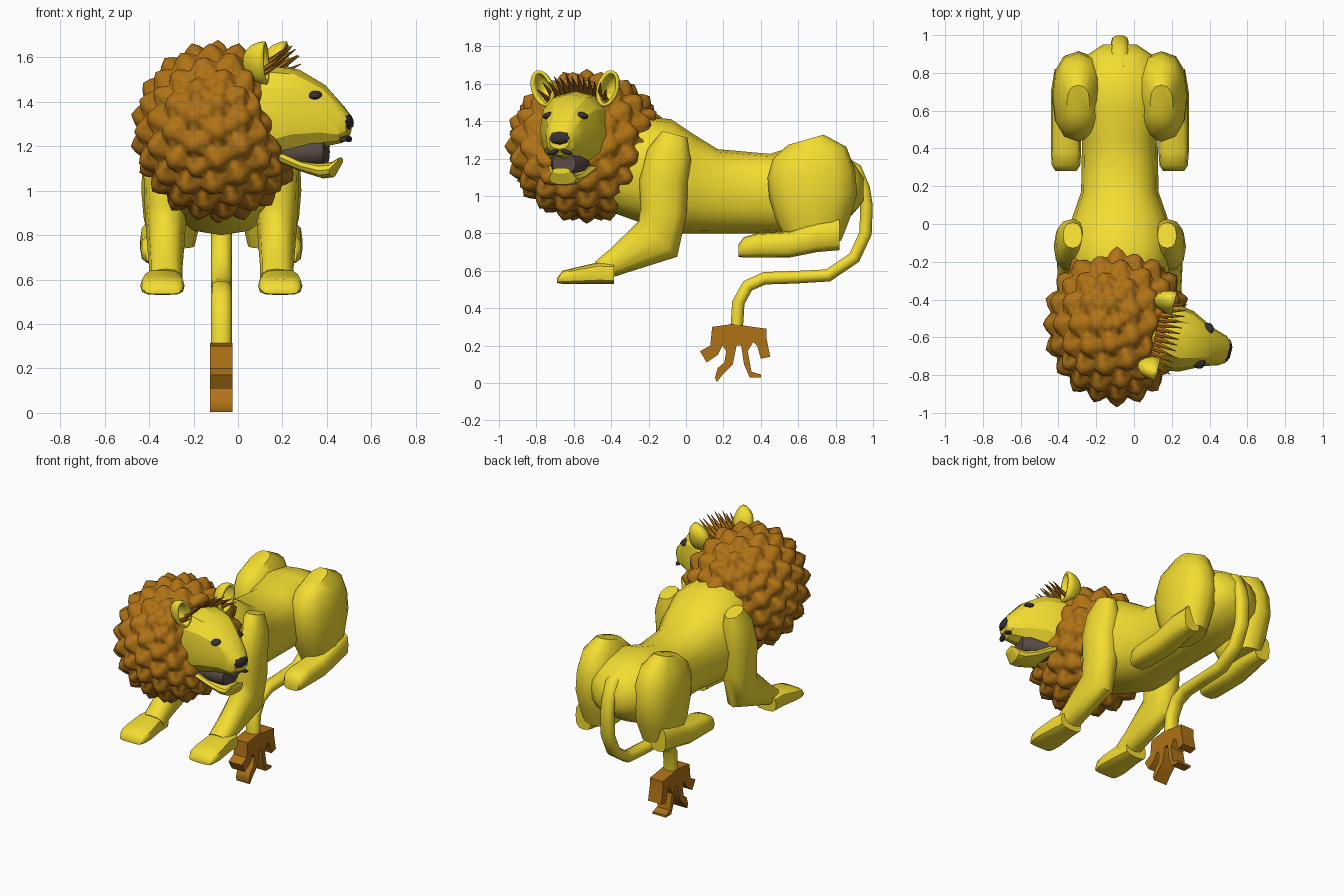
import bpy, bmesh
from math import sin, cos, pi, radians
from mathutils import Vector, Matrix

if "Cube" in bpy.data.objects:
    bpy.data.objects.remove(bpy.data.objects["Cube"])

CX = -0.075  # body centre line


def material(name, rgb):
    m = bpy.data.materials.new(name)
    m.diffuse_color = (*rgb, 1)
    m.use_nodes = True
    m.node_tree.nodes["Principled BSDF"].inputs["Base Color"].default_value = m.diffuse_color
    return m


FUR = material("yellow_fur", (0.9, 0.72, 0.03))
HAIR = material("brown_hair", (0.43, 0.17, 0.008))
DARK = material("dark", (0.04, 0.03, 0.03))
MOUTH = material("mouth", (0.1, 0.07, 0.06))


def finish(name, bm, mat, angle=40, matrix=None):
    if matrix:
        bm.transform(matrix)
    bmesh.ops.recalc_face_normals(bm, faces=bm.faces[:])
    me = bpy.data.meshes.new(name)
    bm.to_mesh(me)
    bm.free()
    me.materials.append(mat)
    for p in me.polygons:
        p.use_smooth = True
    me.set_sharp_from_angle(angle=radians(angle))
    ob = bpy.data.objects.new(name, me)
    bpy.context.collection.objects.link(ob)
    return ob


def loft(name, secs, mat=FUR, x=0.0, sides=12, power=0.85, upright=False, matrix=None, angle=45):
    """Skin rings (y, z, half width, half depth) along a path in the yz plane."""
    bm = bmesh.new()
    rings = []
    for i, (y, z, a, b) in enumerate(secs):
        p, q = secs[max(i - 1, 0)], secs[min(i + 1, len(secs) - 1)]
        t = Vector((0, q[0] - p[0], q[1] - p[1])).normalized()
        n = Vector((0, 0, 1)) if upright else Vector((0, -t.z, t.y))
        ring = []
        for k in range(sides):
            c, s = cos(2 * pi * k / sides), sin(2 * pi * k / sides)
            c = abs(c) ** power * (1 if c > 0 else -1)
            s = abs(s) ** power * (1 if s > 0 else -1)
            ring.append(bm.verts.new(Vector((x + a * c, y, z)) + n * b * s))
        rings.append(ring)
    for r, w in zip(rings, rings[1:]):
        for k in range(sides):
            j = (k + 1) % sides
            bm.faces.new((r[k], r[j], w[j], w[k]))
    bm.faces.new(rings[0])
    bm.faces.new(rings[-1])
    return finish(name, bm, mat, angle, matrix)


def span(rows):
    """Turn (y, top, bottom, half width) rows into loft sections."""
    return [(y, (t + b) / 2, w, (t - b) / 2) for y, t, b, w in rows]


# Torso
loft("torso", span([(-0.5, 1.36, 0.95, 0.18), (-0.25, 1.43, 0.86, 0.26), (-0.08, 1.41, 0.80, 0.28),
                    (0.04, 1.33, 0.80, 0.25), (0.17, 1.25, 0.80, 0.205), (0.45, 1.225, 0.80, 0.20),
                    (0.62, 1.28, 0.81, 0.23), (0.78, 1.25, 0.83, 0.23), (0.89, 1.19, 0.90, 0.18),
                    (0.95, 1.10, 0.97, 0.09)]), x=CX, sides=16, upright=True)

# Legs, mirrored about the body centre line
for side, s in (("left", -1), ("right", 1)):
    loft(side + "_foreleg", [(-0.06, 1.33, 0.05, 0.07), (-0.09, 1.22, 0.09, 0.12), (-0.12, 1.08, 0.10, 0.13),
                             (-0.12, 0.92, 0.095, 0.125), (-0.15, 0.77, 0.085, 0.14),
                             (-0.37, 0.65, 0.075, 0.075), (-0.46, 0.60, 0.075, 0.055)], x=CX + s * 0.25)
    loft(side + "_front_paw", span([(-0.385, 0.64, 0.53, 0.08), (-0.47, 0.645, 0.53, 0.085),
                                    (-0.6, 0.615, 0.53, 0.10), (-0.66, 0.60, 0.53, 0.095),
                                    (-0.69, 0.56, 0.535, 0.08)]), x=CX + s * 0.265, upright=True, power=0.6)
    loft(side + "_thigh", [(0.64, 1.30, 0.06, 0.10), (0.66, 1.23, 0.11, 0.20), (0.67, 1.12, 0.135, 0.235),
                           (0.68, 1.0, 0.14, 0.235), (0.68, 0.88, 0.13, 0.20), (0.69, 0.75, 0.10, 0.14)],
         x=CX + s * 0.22)
    loft(side + "_hind_foot", span([(0.82, 0.88, 0.71, 0.06), (0.7, 0.86, 0.70, 0.08), (0.55, 0.81, 0.67, 0.08),
                                    (0.38, 0.80, 0.67, 0.08), (0.31, 0.78, 0.67, 0.075),
                                    (0.28, 0.74, 0.675, 0.055)]), x=CX + s * 0.285, upright=True, power=0.65)

# Tail and its flat tuft
path = [(0.82, 1.19), (0.91, 1.14), (0.95, 1.04), (0.965, 0.95), (0.96, 0.80), (0.90, 0.67), (0.76, 0.575),
        (0.58, 0.565), (0.42, 0.56), (0.33, 0.52), (0.28, 0.43), (0.27, 0.28)]
loft("tail", [(y, z, 0.047, 0.035) for y, z in path], x=CX, sides=10, angle=60)

tuft = [(.14, .30), (.25, .315), (.43, .29), (.43, .24), (.45, .14), (.40, .13), (.38, .20), (.36, .22),
        (.33, .17), (.35, .06), (.40, .045), (.40, .03), (.34, .03), (.31, .10), (.295, .20), (.27, .20),
        (.25, .10), (.20, .05), (.165, .005), (.155, .03), (.17, .08), (.205, .11), (.215, .17), (.195, .20),
        (.17, .15), (.11, .11), (.075, .17), (.13, .20)]
bm = bmesh.new()
near, far = [[bm.verts.new((CX + o, y, z)) for y, z in tuft] for o in (-0.05, 0.05)]
bm.faces.new(near)
bm.faces.new(far)
for i in range(len(tuft)):
    bm.faces.new((near[i - 1], near[i], far[i], far[i - 1]))
finish("tail_tuft", bm, HAIR)

# Mane: geodesic ball of star-shaped spikes, flattened where the face looks out
ball_bm = bmesh.new()
bmesh.ops.create_icosphere(ball_bm, subdivisions=2, radius=1)
points = [v.co.normalized() for v in ball_bm.verts]
points += [f.calc_center_median().normalized() for f in ball_bm.faces]
ball_bm.free()
hull = bmesh.new()
for p in points:
    hull.verts.new(p)
bmesh.ops.convex_hull(hull, input=hull.verts[:])
bmesh.ops.triangulate(hull, faces=hull.faces[:])
triangles = [[v.co.copy() for v in f.verts] for f in hull.faces]
hull.free()

centre, radii = Vector((-0.09, -0.53, 1.265)), (0.41, 0.455, 0.43)
plane, normal = Vector((0.16, -0.62, 1.35)), Vector((0.9, -0.3, 0.3)).normalized()
bm = bmesh.new()
made = {}


def mane_vert(direction, r):
    direction = direction.normalized()
    key = tuple(round(c, 3) + 0.0 for c in direction)
    if key not in made:
        co = centre + Vector([c * r * k for c, k in zip(direction, radii)])
        d = (co - plane).dot(normal) - (r - 0.86) * 0.25
        made[key] = bm.verts.new(co - normal * max(d, 0))
    return made[key]


for tri in triangles:
    tip = [mane_vert(p, 1.06) for p in tri]
    mid = [mane_vert(tri[i] + tri[(i + 1) % 3], 0.86) for i in range(3)]
    pit = mane_vert(tri[0] + tri[1] + tri[2], 0.79)
    for i in range(3):
        bm.faces.new((tip[i], mid[i], mid[i - 1]))
        bm.faces.new((mid[i - 1], mid[i], pit))
mane = finish("mane", bm, HAIR, 180)
soften = mane.modifiers.new("soften", "SUBSURF")
soften.levels = soften.render_levels = 1

# Head: built facing -y, then turned toward +x
HEAD = Matrix.Translation((0.15, -0.59, 0)) @ Matrix.Rotation(radians(76), 4, "Z")
loft("head", span([(0.14, 1.53, 1.10, 0.17), (0.0, 1.56, 1.12, 0.185), (-0.13, 1.545, 1.17, 0.165),
                   (-0.25, 1.475, 1.20, 0.105), (-0.33, 1.385, 1.215, 0.08), (-0.36, 1.345, 1.25, 0.055)]),
     upright=True, matrix=HEAD, angle=25)
loft("lower_jaw", span([(0.1, 1.25, 1.13, 0.15), (-0.06, 1.19, 1.12, 0.135), (-0.16, 1.14, 1.08, 0.10),
                        (-0.24, 1.125, 1.055, 0.08), (-0.285, 1.13, 1.06, 0.075), (-0.32, 1.15, 1.12, 0.05)]),
     upright=True, matrix=HEAD, angle=25)
loft("mouth_inside", span([(0.0, 1.24, 1.10, 0.12), (-0.22, 1.24, 1.11, 0.085), (-0.255, 1.23, 1.12, 0.065)]),
     MOUTH, upright=True, matrix=HEAD)
loft("nose", span([(-0.33, 1.355, 1.27, 0.06), (-0.362, 1.345, 1.275, 0.055), (-0.375, 1.325, 1.285, 0.03)]),
     DARK, sides=8, upright=True, matrix=HEAD)


def ball(name, loc, size, mat, tilt=0.0, cup=False):
    bm = bmesh.new()
    bmesh.ops.create_uvsphere(bm, u_segments=16, v_segments=10, radius=1)
    if cup:
        bmesh.ops.delete(bm, geom=[v for v in bm.verts if v.co.y < -0.1], context="VERTS")
    m = HEAD @ Matrix.Translation(loc) @ Matrix.Rotation(tilt, 4, "Y") @ Matrix.Diagonal((*size, 1))
    return finish(name, bm, mat, 60, m)


# Eyes, ears and lip line
for side, s in (("left", -1), ("right", 1)):
    ball(side + "_eye", (s * 0.092, -0.225, 1.43), (0.034, 0.032, 0.018), DARK, s * 0.25)
    ear = ball(side + "_ear", (s * 0.18, -0.02, 1.575), (0.06, 0.11, 0.10), FUR, s * 0.3, True)
    ear.modifiers.new("thickness", "SOLIDIFY").thickness = 0.018
    ball(side + "_lip", (s * 0.035, -0.345, 1.235), (0.035, 0.02, 0.012), DARK, s * 0.35)

# Fringe of thin locks over the forehead
bm = bmesh.new()
for i in range(13):
    u = i / 6 - 1
    base = Vector((u * 0.15, 0.03, 1.56 - 0.05 * u * u))
    tip = Vector((u * 0.19, -0.09, 1.64 - 0.07 * u * u + 0.015 * (i % 2)))
    d = tip - base
    m = Matrix.Translation((base + tip) / 2) @ d.to_track_quat("Z", "Y").to_matrix().to_4x4()
    bmesh.ops.create_cone(bm, cap_ends=True, segments=6, radius1=0.018, radius2=0.002, depth=d.length, matrix=m)
finish("fringe", bm, HAIR, 50, HEAD)
